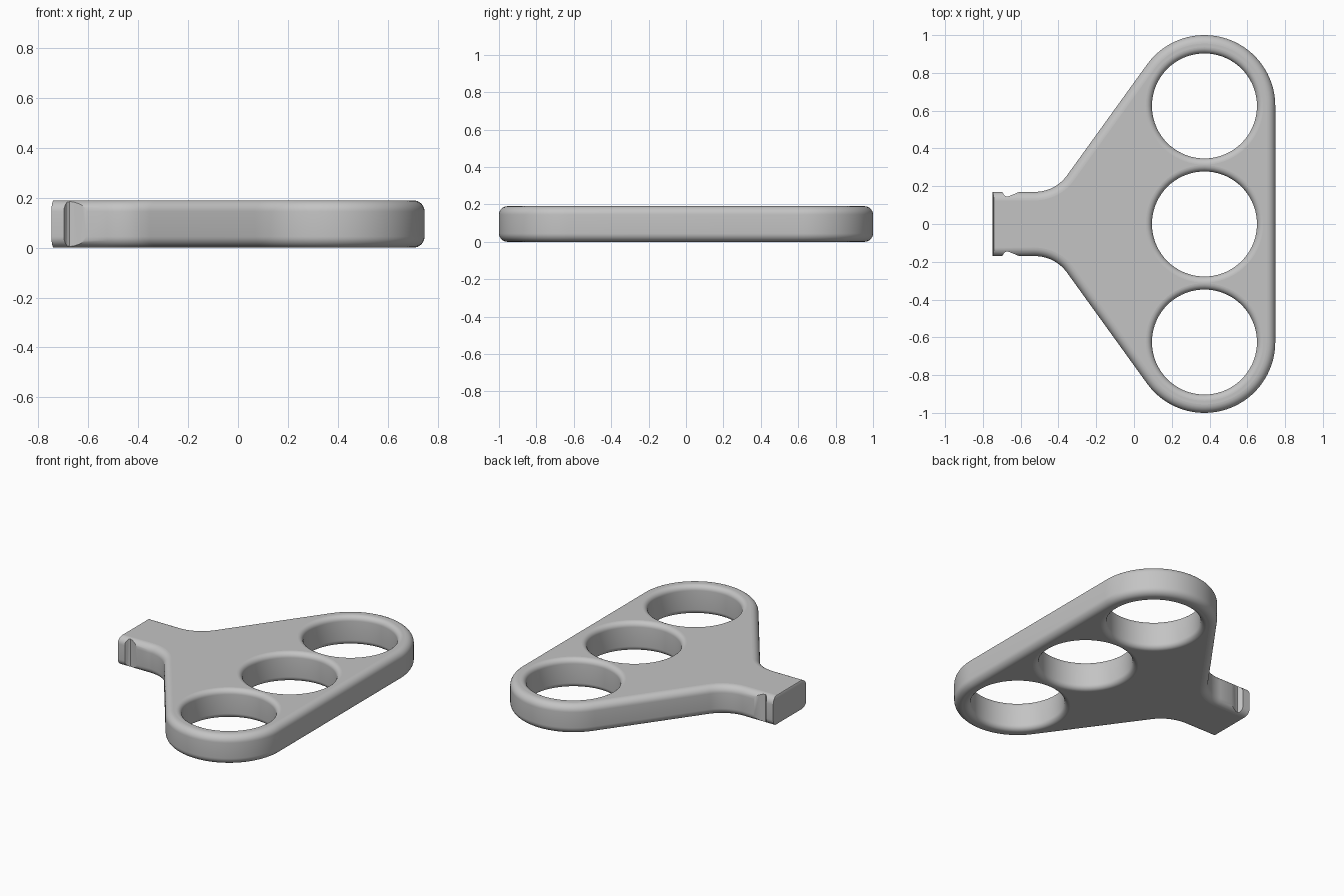
import bpy, bmesh
from math import sin, cos, radians, pi

HEIGHT = 0.19
HOLE_X, PITCH = 0.373, 0.625
HOLE_R, OUTER_R = 0.278, 0.375
NECK_Y, END_X = 0.17, -0.748
SLOPE = 144.4          # direction of the slanted side's normal, in degrees
STEPS = 8

cube = bpy.data.objects.get("Cube")
if cube:
    bpy.data.objects.remove(cube, do_unlink=True)


def arc(cx, cy, r, a0, a1, n, sign=1):
    """Points on an arc, each with the normal that points out of the solid."""
    out = []
    for i in range(n + 1):
        a = radians(a0 + (a1 - a0) * i / n)
        c, s = cos(a), sin(a)
        out.append((cx + r * c, cy + r * s, sign * c, sign * s))
    return out


def add_wall(bm, loop, bevel):
    """Loft a rounded wall along a closed loop; return its bottom and top rims."""
    profile = []
    for i in range(STEPS + 1):
        t = pi / 2 * (1 - i / STEPS)
        profile.append((bevel * (1 - cos(t)), bevel * (1 - sin(t))))
    profile += [(d, HEIGHT - z) for d, z in reversed(profile)]
    rings = [[bm.verts.new((x - nx * d, y - ny * d, z)) for x, y, nx, ny in loop]
             for d, z in profile]
    n = len(loop)
    for low, high in zip(rings, rings[1:]):
        for i in range(n):
            j = (i + 1) % n
            bm.faces.new((low[i], low[j], high[j], high[i]))
    return [[bm.edges.get((r[i], r[(i + 1) % n])) for i in range(n)]
            for r in (rings[0], rings[-1])]


def make_object(name, bm):
    bmesh.ops.recalc_face_normals(bm, faces=bm.faces[:])
    mesh = bpy.data.meshes.new(name)
    bm.to_mesh(mesh)
    bm.free()
    obj = bpy.data.objects.new(name, mesh)
    bpy.context.collection.objects.link(obj)
    return obj


# Outline: rounded lobe, slanted side, fillet, neck; then mirrored
half = arc(HOLE_X, PITCH, OUTER_R, 0, SLOPE, 36)
half += arc(-0.525, NECK_Y + 0.21, 0.21, SLOPE - 180, -90, 14, -1)
half.append((END_X, NECK_Y, -0.2, 1))
outline = half + [(x, -y, nx, -ny) for x, y, nx, ny in reversed(half)]

# Plate with three finger holes
bm = bmesh.new()
rims = [add_wall(bm, outline, 0.045)]
for k in (-1, 0, 1):
    circle = arc(HOLE_X, k * PITCH, HOLE_R, 0, 360, 72, -1)[:-1]
    rims.append(add_wall(bm, circle, 0.033))
for side, z in ((0, -1), (1, 1)):
    edges = [e for rim in rims for e in rim[side]]
    bmesh.ops.triangle_fill(bm, edges=edges, use_beauty=True, normal=(0, 0, z))
plate = make_object("three_hole_grip_plate", bm)

# Grooves across both sides of the neck
groove = [(-0.697, 0.20), (-0.697, 0.168), (-0.685, 0.150), (-0.675, 0.145),
          (-0.660, 0.148), (-0.605, 0.171), (-0.605, 0.20)]
bm = bmesh.new()
for s in (-1, 1):
    face = bm.faces.new([bm.verts.new((x, s * y, -0.1)) for x, y in groove])
    ext = bmesh.ops.extrude_face_region(bm, geom=[face])
    verts = [v for v in ext["geom"] if isinstance(v, bmesh.types.BMVert)]
    bmesh.ops.translate(bm, verts=verts, vec=(0, 0, HEIGHT + 0.2))
cutter = make_object("groove_cutter", bm)
cutter.hide_render = True

mod = plate.modifiers.new("neck_grooves", 'BOOLEAN')
mod.operation = 'DIFFERENCE'
mod.solver = 'EXACT'
mod.object = cutter
bpy.ops.object.select_all(action='DESELECT')
plate.select_set(True)
bpy.context.view_layer.objects.active = plate
bpy.ops.object.modifier_apply(modifier=mod.name)
bpy.data.objects.remove(cutter, do_unlink=True)

# Smooth walls, flat top and bottom
bpy.ops.object.shade_smooth_by_angle(angle=radians(30))
for p in plate.data.polygons:
    if abs(p.normal.z) > 0.9995:
        p.use_smooth = False

# Plain grey finish
grey = bpy.data.materials.new("plain_grey")
grey.use_nodes = True
colour = (0.55, 0.55, 0.55, 1)
grey.diffuse_color = colour
grey.node_tree.nodes["Principled BSDF"].inputs["Base Color"].default_value = colour
plate.data.materials.clear()
plate.data.materials.append(grey)
